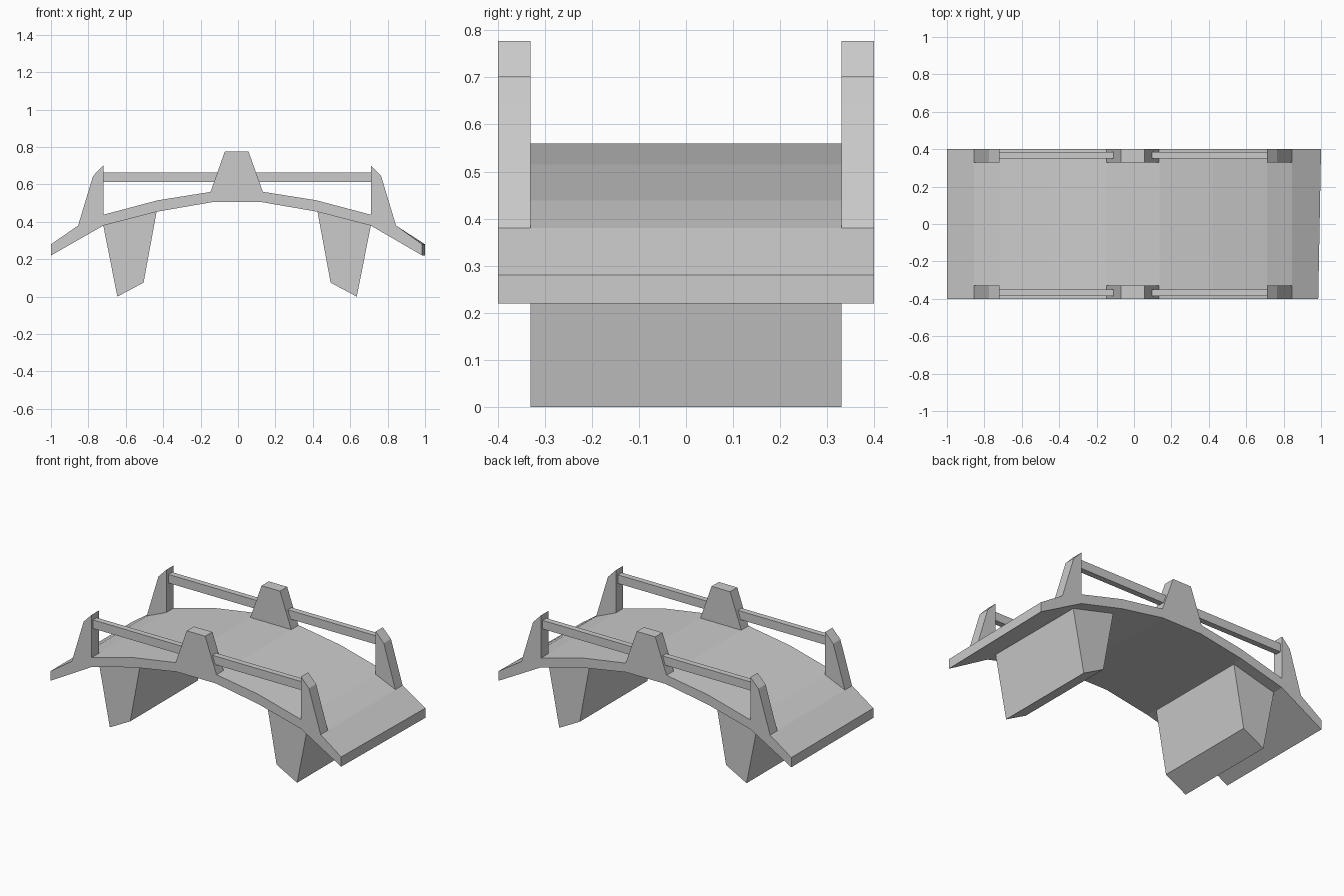
import bpy, bmesh

if "Cube" in bpy.data.objects:
    bpy.data.objects.remove(bpy.data.objects["Cube"])

MID = -0.005  # the span is mirrored about this x


def flip(pts):
    return [(2 * MID - x, z) for x, z in reversed(pts)]


def prism(name, pts, y0, y1):
    """Extrude an x-z profile from y0 to y1."""
    bm = bmesh.new()
    face = bm.faces.new([bm.verts.new((x, y0, z)) for x, z in pts])
    out = bmesh.ops.extrude_face_region(bm, geom=[face])
    for v in out["geom"]:
        if isinstance(v, bmesh.types.BMVert):
            v.co.y = y1
    bmesh.ops.recalc_face_normals(bm, faces=bm.faces)
    me = bpy.data.meshes.new(name)
    bm.to_mesh(me)
    bm.free()
    ob = bpy.data.objects.new(name, me)
    bpy.context.collection.objects.link(ob)
    return ob


# Arched deck
top = [(-1, .28), (-.855, .38), (-.72, .438), (-.43, .515), (-.147, .56)]
bottom = [(-1, .22), (-.72, .38), (-.43, .455), (-.14, .505)]
deck = prism("deck", top + flip(top) + list(reversed(bottom + flip(bottom))), -.4, .4)
for v in deck.data.vertices:  # slightly skewed right end
    if v.co.x > .95:
        v.co.x = .985 if v.co.y < 0 else 1.0

# Piers under the deck
pier = [(-.72, .38), (-.645, 0), (-.505, .075), (-.435, .455)]
prism("left_pier", pier, -.33, .33)
prism("right_pier", flip(pier), -.33, .33)

# Railings on both sides
end_post = [(-.855, .38), (-.775, .645), (-.72, .702), (-.72, .438)]
mid_post = [(-.147, .56), (-.07, .777), (.056, .777), (.133, .56)]
rail = [(-.72, .612), (-.72, .665), (-.1, .665), (-.12, .612)]
for side, s in (("front", -1), ("back", 1)):
    prism(side + "_left_post", end_post, s * .33, s * .4)
    prism(side + "_right_post", flip(end_post), s * .33, s * .4)
    prism(side + "_middle_post", mid_post, s * .33, s * .4)
    prism(side + "_left_rail", rail, s * .35, s * .386)
    prism(side + "_right_rail", flip(rail), s * .35, s * .386)
